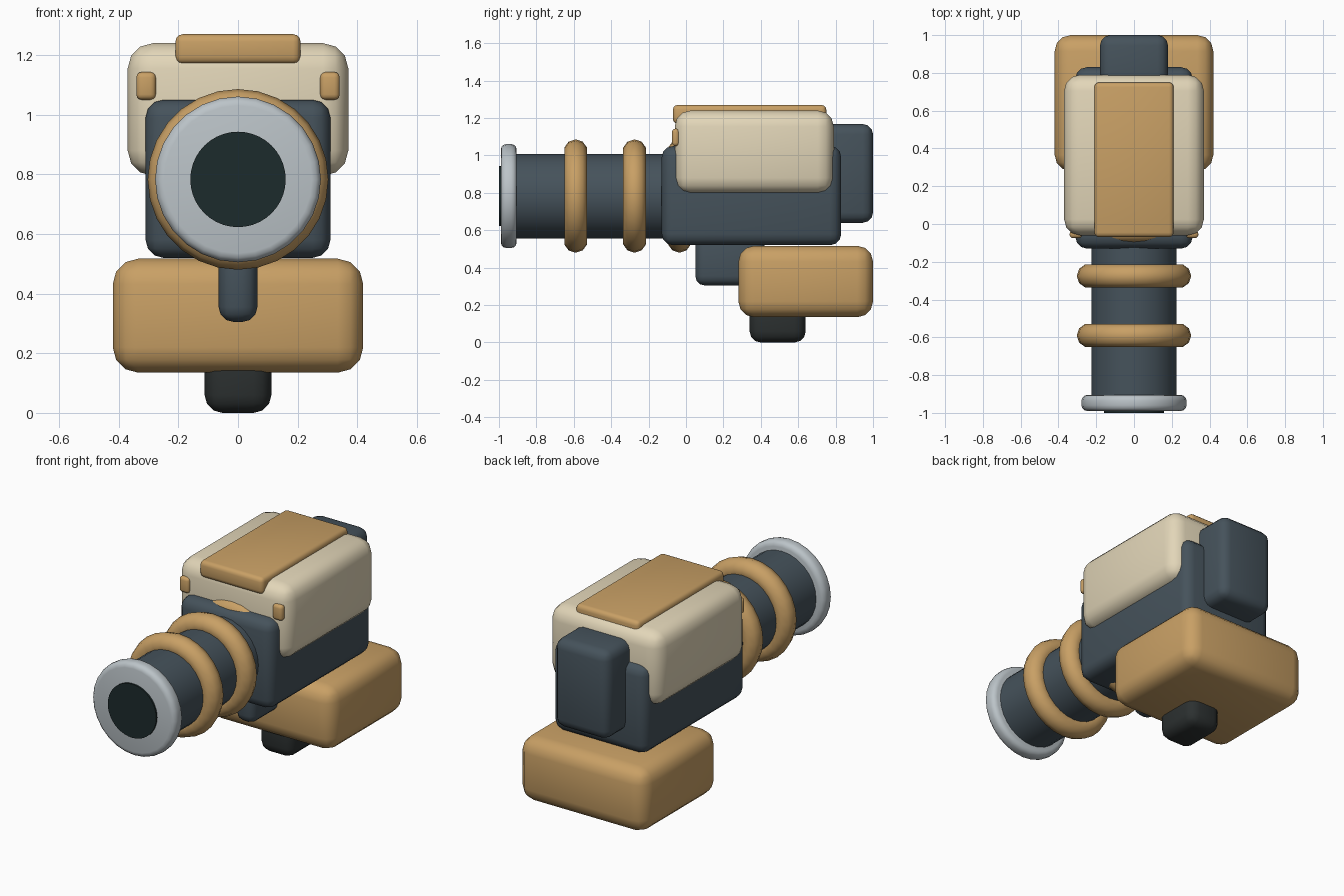
import bpy, math

if "Cube" in bpy.data.objects:
    bpy.data.objects.remove(bpy.data.objects["Cube"])

def material(name, color):
    m = bpy.data.materials.new(name)
    m.diffuse_color = (*color, 1)
    m.use_nodes = True
    m.node_tree.nodes["Principled BSDF"].inputs["Base Color"].default_value = m.diffuse_color
    return m

TAN = material("tan", (0.58, 0.35, 0.13))
CREAM = material("cream", (0.76, 0.67, 0.48))
SLATE = material("slate", (0.06, 0.085, 0.105))
BLACK = material("black", (0.025, 0.03, 0.03))
SILVER = material("silver", (0.50, 0.55, 0.58))
GLASS = material("glass", (0.012, 0.024, 0.025))
AXIS_Z = 0.783  # height of the barrel axis
SIDES = 28

def finish(name, mat, bevel=0, segments=3):
    ob = bpy.context.object
    ob.name = name
    ob.data.materials.append(mat)
    if bevel:
        mod = ob.modifiers.new("bevel", 'BEVEL')
        mod.width, mod.segments = bevel, segments
        mod.limit_method = 'ANGLE'
        mod.angle_limit = math.radians(40)
        bpy.ops.object.modifier_apply(modifier=mod.name)
    bpy.ops.object.shade_smooth_by_angle(angle=math.radians(40))
    return ob

def box(name, x, y, z, mat, bevel):
    """Rounded box from (min, max) ranges."""
    bpy.ops.mesh.primitive_cube_add(size=1, location=[sum(r) / 2 for r in (x, y, z)])
    bpy.context.object.scale = [r[1] - r[0] for r in (x, y, z)]
    bpy.ops.object.transform_apply(location=False, rotation=False, scale=True)
    return finish(name, mat, bevel)

def tube(name, radius, y0, y1, mat, bevel=0, sides=SIDES):
    bpy.ops.mesh.primitive_cylinder_add(vertices=sides, radius=radius, depth=y1 - y0,
        location=(0, (y0 + y1) / 2, AXIS_Z), rotation=(math.pi / 2, 0, 0))
    return finish(name, mat, bevel)

# Body, cover and rear block
box("body", (-0.31, 0.31), (-0.13, 0.83), (0.52, 1.05), SLATE, 0.06)
box("cover", (-0.37, 0.37), (-0.06, 0.79), (0.795, 1.24), CREAM, 0.085)
box("top_plate", (-0.21, 0.21), (-0.07, 0.75), (1.17, 1.27), TAN, 0.025)
box("rear_block", (-0.18, 0.18), (0.65, 1.0), (0.64, 1.168), SLATE, 0.055)

# Grip, base and foot
box("grip", (-0.065, 0.065), (0.05, 0.42), (0.305, 0.60), SLATE, 0.05)
box("base", (-0.42, 0.42), (0.28, 1.0), (0.135, 0.517), TAN, 0.085)
box("foot", (-0.112, 0.112), (0.34, 0.64), (0.0, 0.25), BLACK, 0.06)

# Front studs
for side, label in ((-1, "left"), (1, "right")):
    cx = side * 0.308
    box("stud_" + label, (cx - 0.033, cx + 0.033), (-0.075, -0.035), (1.05, 1.143), TAN, 0.018)

# Barrel with rings, muzzle and lens
tube("barrel", 0.226, -0.93, 0.0, SLATE)
for i, y in enumerate((-0.59, -0.275, -0.035)):
    bpy.ops.mesh.primitive_torus_add(major_segments=SIDES, minor_segments=10,
        major_radius=0.239, minor_radius=0.064,
        location=(0, y, AXIS_Z), rotation=(math.pi / 2, 0, 0))
    finish(f"ring_{i + 1}", TAN)
tube("muzzle", 0.278, -0.99, -0.905, SILVER, 0.03)
tube("lens", 0.16, -1.0, -0.95, GLASS, sides=40)
